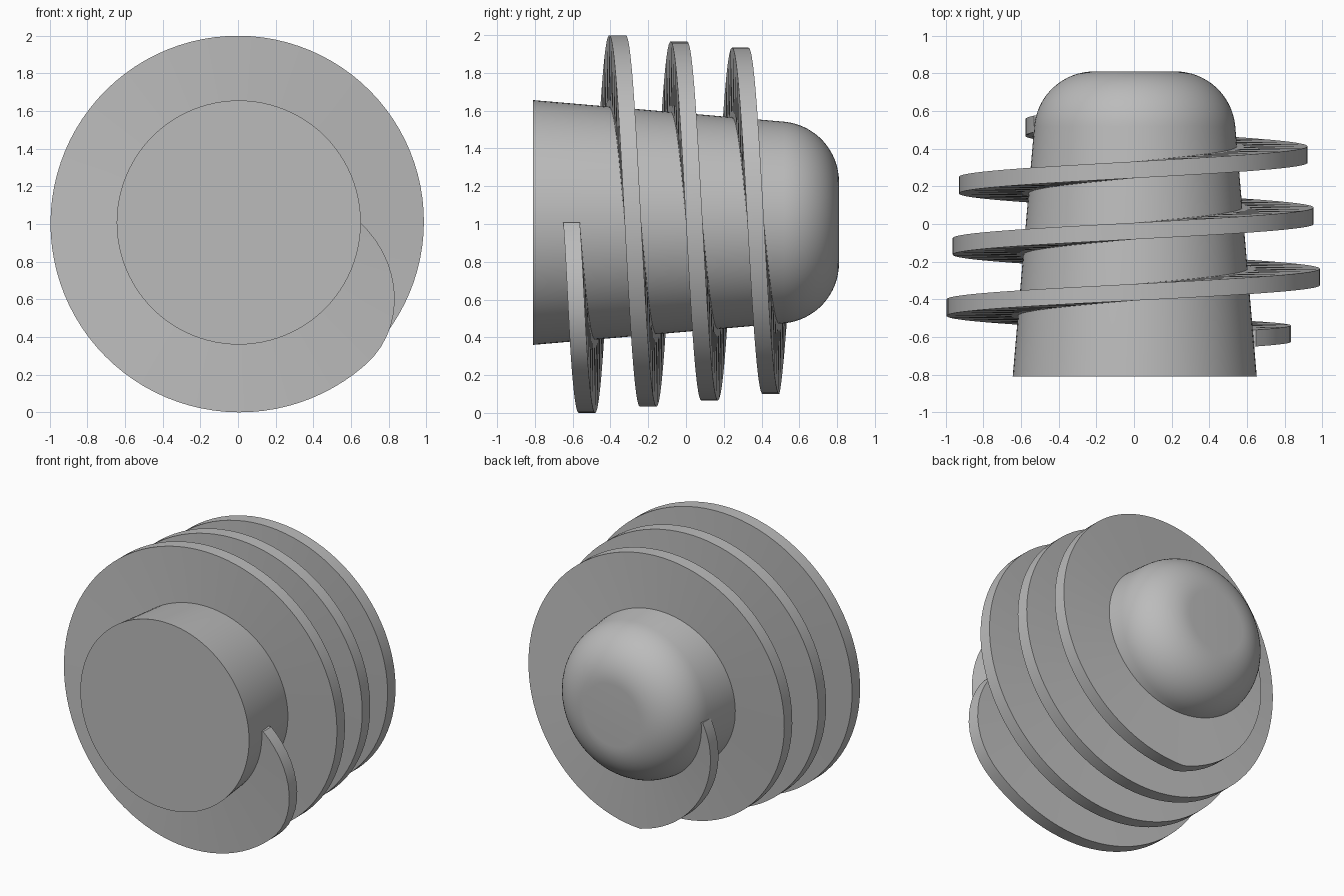
import bpy, bmesh, math
from mathutils import Matrix, Vector

cube = bpy.data.objects.get("Cube")
if cube:
    bpy.data.objects.remove(cube, do_unlink=True)

AXIS = Vector((0.004, 0, 1.008))
SEGMENTS = 96

# One plain grey for the whole screw
grey = bpy.data.materials.new("plain grey")
grey.use_nodes = True
colour = (0.5, 0.5, 0.5, 1)
grey.diffuse_color = colour
grey.node_tree.nodes["Principled BSDF"].inputs["Base Color"].default_value = colour


def finish(name, bm):
    bmesh.ops.recalc_face_normals(bm, faces=bm.faces)
    mesh = bpy.data.meshes.new(name)
    bm.to_mesh(mesh)
    bm.free()
    mesh.materials.append(grey)
    obj = bpy.data.objects.new(name, mesh)
    bpy.context.collection.objects.link(obj)
    obj.location = AXIS
    bpy.ops.object.select_all(action='DESELECT')
    obj.select_set(True)
    bpy.context.view_layer.objects.active = obj
    bpy.ops.object.shade_smooth_by_angle(angle=math.radians(35))
    return obj


def polar(radius, y, angle):
    return Vector((radius * math.cos(angle), y, radius * math.sin(angle)))


# Tapered body with a rounded, flat-tipped end
FILLET, FILLET_Y, TIP = 0.32, 0.49, 0.215
profile = [(0.648, -0.81)]
for i in range(17):
    a = math.radians(5 + 85 * i / 16)
    profile.append((TIP + FILLET * math.cos(a), FILLET_Y + FILLET * math.sin(a)))

bm = bmesh.new()
rings = [[bm.verts.new(polar(r, y, math.tau * s / SEGMENTS)) for s in range(SEGMENTS)]
         for r, y in profile]
for low, high in zip(rings, rings[1:]):
    for s in range(SEGMENTS):
        n = (s + 1) % SEGMENTS
        bm.faces.new((low[s], low[n], high[n], high[s]))
bm.faces.new(rings[0])
bm.faces.new(rings[-1])
finish("body", bm)

# Helical thread, running in and out of the body at its ends
TURNS, PITCH, START_Y, HALF = 3.5, 0.325, -0.606, 0.044
LEAD_IN, LEAD_OUT = 48 / 360, 0.25


def thread_radius(t):
    full = 1.016 - 0.033 * t
    root = 0.645 - 0.0315 * t
    grow = math.sin(min(t / LEAD_IN, 1) * math.pi / 2)
    fade = min((TURNS - t) / LEAD_OUT, 1)
    return root + (full - root) * min(grow, fade)


bm = bmesh.new()
steps = int(TURNS * SEGMENTS)
sections = []
for i in range(steps + 1):
    t = TURNS * i / steps
    y, angle = START_Y + PITCH * t, -math.tau * t
    inner, outer = 0.55 - 0.03 * t, thread_radius(t)
    corners = ((inner, -HALF), (outer, -HALF), (outer, HALF), (inner, HALF))
    sections.append([bm.verts.new(polar(r, y + d, angle)) for r, d in corners])
for a, b in zip(sections, sections[1:]):
    for k in range(4):
        n = (k + 1) % 4
        bm.faces.new((a[k], a[n], b[n], b[k]))
bm.faces.new(sections[0])
bm.faces.new(sections[-1])
finish("thread", bm)
